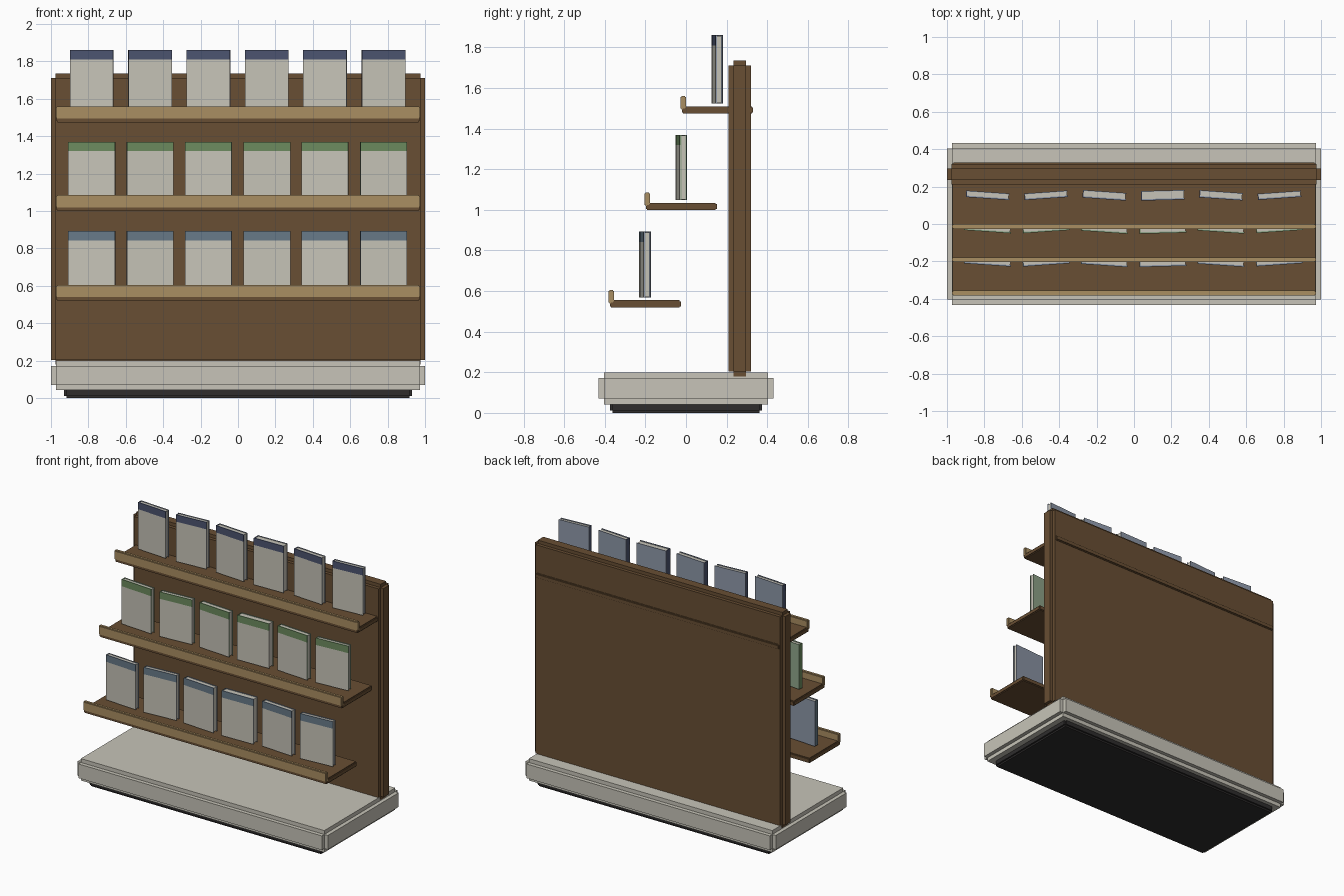
import bpy, bmesh, math
from mathutils import Matrix, Vector

if "Cube" in bpy.data.objects:
    bpy.data.objects.remove(bpy.data.objects["Cube"])


def mat(name, r, g, b):
    m = bpy.data.materials.new(name)
    m.diffuse_color = [(c / 255 / 12.92 if c < 11 else ((c / 255 + 0.055) / 1.055) ** 2.4)
                       for c in (r, g, b)] + [1]
    m.use_nodes = True
    m.node_tree.nodes["Principled BSDF"].inputs["Base Color"].default_value = m.diffuse_color
    return m


CREAM = mat("cream", 199, 196, 184)
BLACK = mat("charcoal", 46, 44, 44)
BROWN = mat("dark wood", 104, 78, 51)
TAN = mat("light wood", 170, 142, 98)
NAVY = mat("navy", 76, 84, 112)
GREEN = mat("green", 108, 139, 95)
BLUE = mat("slate blue", 104, 122, 136)
PALE_BLUE = mat("pale blue", 143, 153, 170)
PALE_GREEN = mat("pale green", 148, 170, 142)


def add_box(bm, lo, hi, index=0):
    lo, hi = Vector(lo), Vector(hi)
    m = Matrix.Translation((lo + hi) / 2) @ Matrix.Diagonal((*(hi - lo), 1))
    verts = bmesh.ops.create_cube(bm, size=1, matrix=m)["verts"]
    for f in {f for v in verts for f in v.link_faces}:
        f.material_index = index


def finish(bm, name, mats, location=(0, 0, 0), yaw=0):
    me = bpy.data.meshes.new(name)
    bm.to_mesh(me)
    bm.free()
    for m in mats:
        me.materials.append(m)
    ob = bpy.data.objects.new(name, me)
    ob.location = location
    ob.rotation_euler.z = yaw
    bpy.context.collection.objects.link(ob)
    return ob


def stepped_box(name, lo, hi, step, m):
    """Box whose edges are all cut back in a square notch."""
    bm = bmesh.new()
    for axis in range(3):
        inset = Vector((step, step, step))
        inset[axis] = 0
        add_box(bm, Vector(lo) + inset, Vector(hi) - inset)
    return finish(bm, name, [m])


def book(name, x, y, z, w, h, t, yaw, dark, pale):
    """Page block in a cover with a spine, a cream front and a top band."""
    bm = bmesh.new()
    c, band = 0.005, 0.05
    a, b = w / 2, t / 2
    add_box(bm, (-a + c, -b + c, 0.004), (a - 0.004, b - c, h - 0.004), 0)    # pages
    add_box(bm, (-a, b - c, 0), (a, b, h), 2)                                # back cover
    add_box(bm, (-a, -b, 0), (-a + c, b - c, h), 1)                          # spine
    add_box(bm, (-a + c, -b, 0), (a, -b + c, h), 2)                          # front cover
    add_box(bm, (-a, -b - 0.003, 0), (a, -b, h - band), 0)                   # front face
    add_box(bm, (-a, -b - 0.003, h - band), (a, -b, h), 1)                   # top band
    finish(bm, name, [CREAM, dark, pale], (x, y, z), math.radians(yaw))


# Base, plinth and back panel
stepped_box("plinth", (-0.93, -0.375, 0), (0.93, 0.375, 0.06), 0.012, BLACK)
stepped_box("base", (-1, -0.432, 0.042), (1, 0.432, 0.2), 0.028, CREAM)
stepped_box("back_panel", (-1, 0.21, 0.18), (1, 0.32, 1.735), 0.024, BROWN)

# Shelves: front y, top z, book y, book height, colours
shelves = [
    ("lower", -0.375, 0.555, -0.2, 0.325, BLUE, PALE_BLUE, 0.25),
    ("middle", -0.198, 1.035, -0.022, 0.322, GREEN, PALE_GREEN, 0.25),
    ("upper", -0.02, 1.51, 0.155, 0.338, NAVY, PALE_BLUE, 0.233),
]
yaws = [-4, 4, -4, 1.5, -4, 4]
thick = [0.032, 0.032, 0.038, 0.048, 0.036, 0.03]
for label, y, z, by, h, dark, pale, w in shelves:
    stepped_box(label + "_shelf", (-0.97, y, z - 0.036), (0.97, y + 0.35, z), 0.006, BROWN)
    stepped_box(label + "_shelf_lip", (-0.972, y - 0.006, z - 0.016),
                (0.972, y + 0.02, z + 0.05), 0.005, TAN)
    for i in range(6):
        book(f"{label}_book_{i + 1}", -0.782 + 0.312 * i, by, z + 0.013,
             w, h, thick[i], yaws[i], dark, pale)
